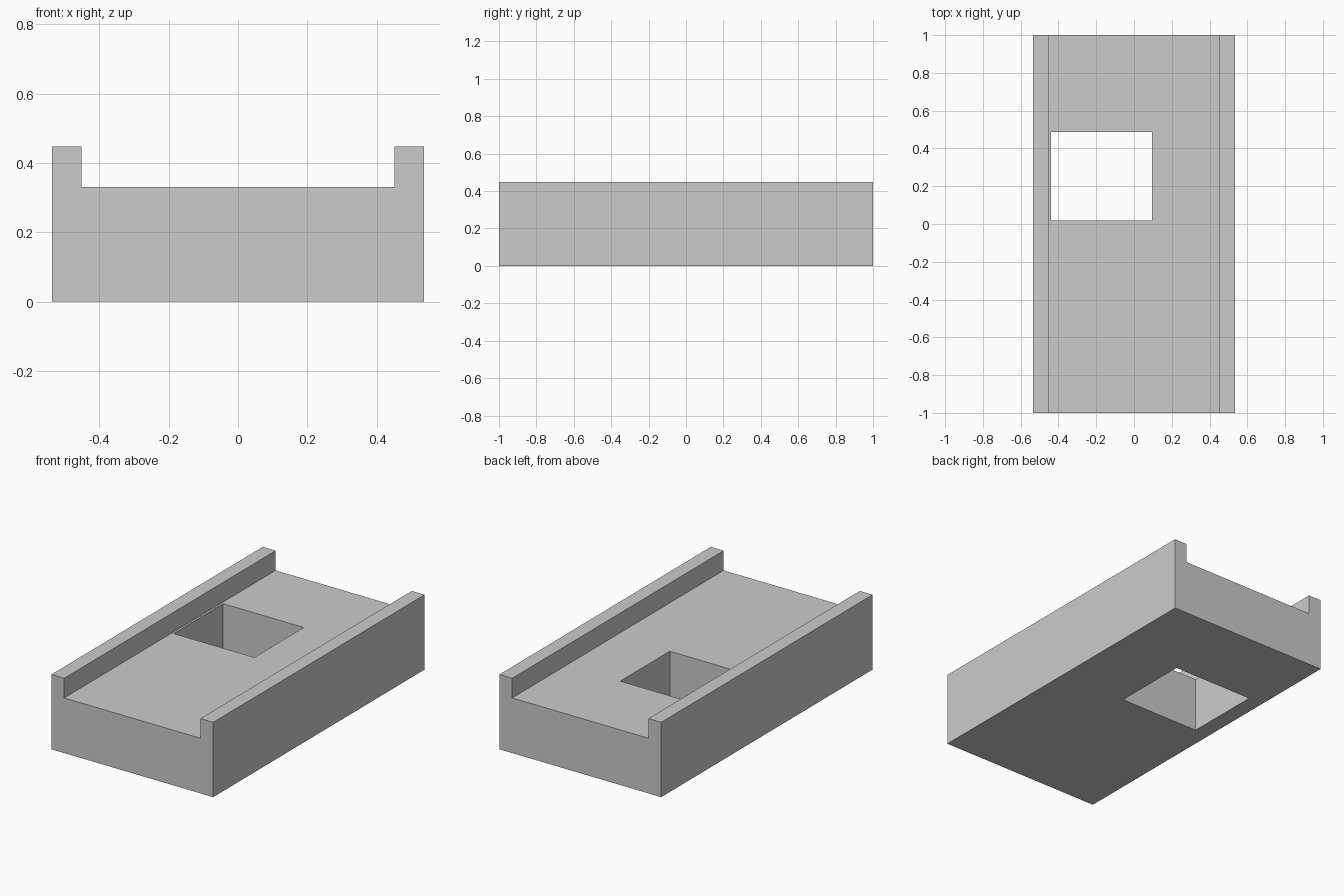
import bpy, bmesh

if "Cube" in bpy.data.objects:
    bpy.data.objects.remove(bpy.data.objects["Cube"])

HALF_W, HALF_L = 0.536, 1.0
INNER, FLOOR, TOP = 0.451, 0.33, 0.448

# Channel body: U-shaped profile extruded along y
profile = [(-HALF_W, 0), (HALF_W, 0), (HALF_W, TOP), (INNER, TOP),
           (INNER, FLOOR), (-INNER, FLOOR), (-INNER, TOP), (-HALF_W, TOP)]
bm = bmesh.new()
face = bm.faces.new([bm.verts.new((x, -HALF_L, z)) for x, z in profile])
ext = bmesh.ops.extrude_face_region(bm, geom=[face])
verts = [g for g in ext["geom"] if isinstance(g, bmesh.types.BMVert)]
bmesh.ops.translate(bm, verts=verts, vec=(0, 2 * HALF_L, 0))
bmesh.ops.recalc_face_normals(bm, faces=bm.faces)
mesh = bpy.data.meshes.new("channel_block")
bm.to_mesh(mesh)
bm.free()
block = bpy.data.objects.new("channel_block", mesh)
bpy.context.collection.objects.link(block)

# Rectangular opening cut straight through the floor
x0, x1, y0, y1 = -0.439, 0.095, 0.018, 0.487
bpy.ops.mesh.primitive_cube_add(size=1, location=((x0 + x1) / 2, (y0 + y1) / 2, 0.2))
cutter = bpy.context.object
cutter.name = "opening_cutter"
cutter.scale = (x1 - x0, y1 - y0, 1)
cutter.hide_render = True
cutter.display_type = 'WIRE'

cut = block.modifiers.new("opening", 'BOOLEAN')
cut.operation = 'DIFFERENCE'
cut.solver = 'EXACT'
cut.object = cutter
